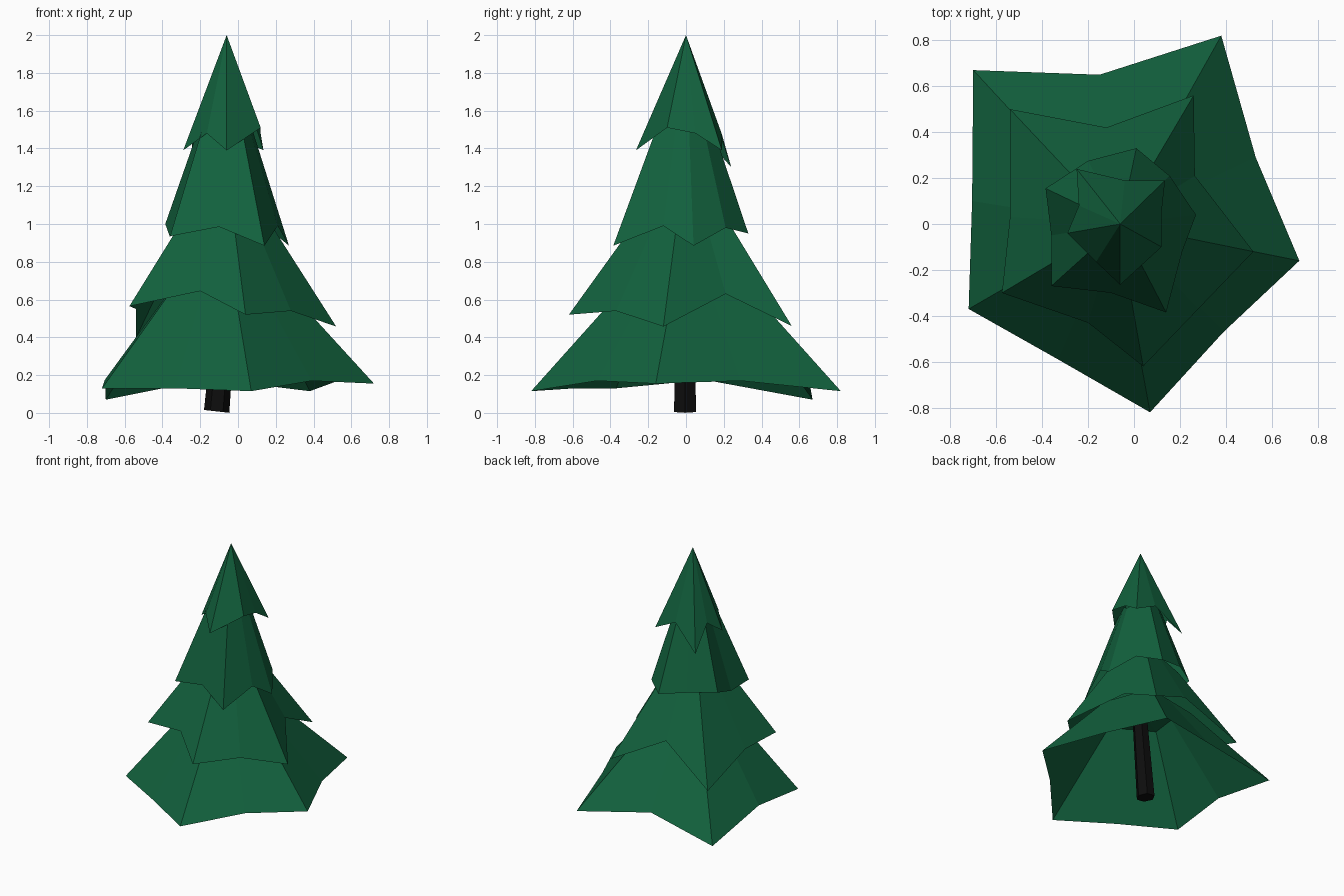
import bpy, bmesh, math
from mathutils import Vector

if "Cube" in bpy.data.objects:
    bpy.data.objects.remove(bpy.data.objects["Cube"])


def material(name, rgb):
    m = bpy.data.materials.new(name)
    m.diffuse_color = (*rgb, 1)
    m.use_nodes = True
    m.node_tree.nodes["Principled BSDF"].inputs["Base Color"].default_value = m.diffuse_color
    return m


GREEN = material("pine green", (0.006, 0.12, 0.047))
BARK = material("dark bark", (0.004, 0.004, 0.004))


def finish(bm, name, mat):
    bmesh.ops.recalc_face_normals(bm, faces=bm.faces[:])
    me = bpy.data.meshes.new(name)
    bm.to_mesh(me)
    bm.free()
    me.materials.append(mat)
    ob = bpy.data.objects.new(name, me)
    bpy.context.collection.objects.link(ob)


def tier(name, rim, apex, cut):
    """Open star-shaped cone; cut is how far up the slope it stops under the next tier."""
    bm = bmesh.new()
    apex = Vector(apex)
    low = [bm.verts.new(p) for p in rim]
    n = len(low)
    if cut < 1:
        top = [bm.verts.new(Vector(p).lerp(apex, cut)) for p in rim]
        centre = sum((v.co for v in top), Vector()) / n
        for i in range(n):
            j = (i + 1) % n
            bm.faces.new((low[i], low[j], top[j], top[i]))
    else:
        top, centre = low, apex
    tip = bm.verts.new(centre)
    for i in range(n):
        bm.faces.new((top[i], top[(i + 1) % n], tip))
    # split the bent slopes into flat triangles
    bmesh.ops.triangulate(bm, faces=[f for f in bm.faces if len(f.verts) > 3])
    finish(bm, name, GREEN)


# Rims alternate branch tip and notch, clockwise from the back right
tier("bottom_branches", [
    (.38, .82, .115), (.53, .29, .17), (.72, -.16, .155), (.39, -.47, .17),
    (.07, -.82, .115), (-.33, -.59, .13), (-.72, -.37, .13), (-.705, .10, .175),
    (-.70, .67, .07), (-.15, .65, .18)], (-.08, 0, 1.03), .62)

tier("lower_middle_branches", [
    (.26, .56, .46), (.265, .21, .63), (.52, -.12, .457), (.28, -.37, .54),
    (.04, -.62, .52), (-.20, -.43, .645), (-.575, -.30, .565), (-.54, .03, .55),
    (-.54, .50, .397), (-.12, .42, .649)], (-.07, 0, 1.38), .62)

tier("upper_middle_branches", [
    (.01, .33, .95), (.155, .21, .98), (.27, .04, .885), (.21, -.12, .99),
    (.14, -.385, .885), (-.10, -.30, .985), (-.36, -.27, .935), (-.36, -.05, .93),
    (-.385, .155, 1.0), (-.20, .275, .995)], (-.06, 0, 1.93), .58)

tier("top_branches", [
    (.135, .19, 1.39), (.12, .05, 1.48), (.12, -.10, 1.51),
    (-.06, -.265, 1.39), (-.165, -.165, 1.48), (-.29, -.04, 1.39), (-.24, .08, 1.48),
    (-.25, .24, 1.30), (-.04, .19, 1.475)], (-.06, 0, 2.0), 1)

# Leaning six-sided trunk
bm = bmesh.new()
rings = []
for cx, cz, r in ((-.113, .008, .067), (-.06, .62, .055)):
    ring = []
    for k in range(6):
        a = math.radians(60 * k)
        x = r * math.cos(a)
        ring.append(bm.verts.new((cx + x, -.005 + r * math.sin(a), cz - .11 * x)))
    rings.append(ring)
for i in range(6):
    j = (i + 1) % 6
    bm.faces.new((rings[0][i], rings[0][j], rings[1][j], rings[1][i]))
for ring in rings:
    bm.faces.new(ring)
finish(bm, "trunk", BARK)
